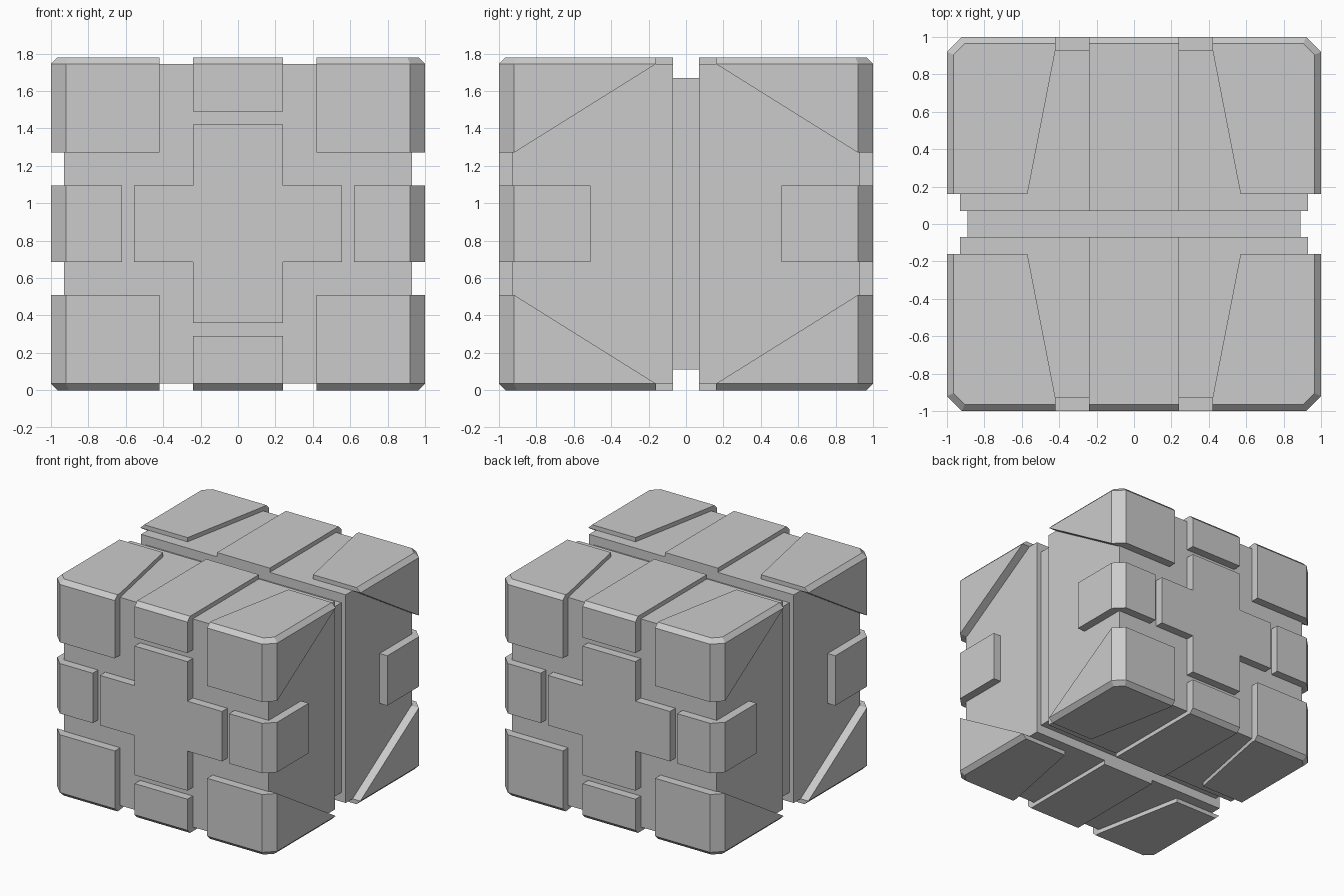
import bpy, bmesh
from itertools import product
from mathutils import Vector

cube = bpy.data.objects.get("Cube")
if cube:
    bpy.data.objects.remove(cube, do_unlink=True)

H = 0.89           # half height
TOP = 0.855        # top of the inner body, from the middle
SIDE = 0.93        # half width of the inner body
SEAM = 0.07        # half width of the gap between halves

grey = bpy.data.materials.new("light_grey")
grey.use_nodes = True
colour = (0.6, 0.6, 0.6, 1)
grey.diffuse_color = colour
grey.node_tree.nodes["Principled BSDF"].inputs["Base Color"].default_value = colour


def finish(name, bm, mirror=(False, False, False)):
    bmesh.ops.recalc_face_normals(bm, faces=bm.faces)
    mesh = bpy.data.meshes.new(name)
    bm.to_mesh(mesh)
    bm.free()
    mesh.materials.append(grey)
    obj = bpy.data.objects.new(name, mesh)
    obj.location.z = H
    bpy.context.collection.objects.link(obj)
    if any(mirror):
        mod = obj.modifiers.new("Mirror", 'MIRROR')
        mod.use_axis = mirror
        mod.use_mirror_merge = False
    return obj


def box(lo, hi):
    bm = bmesh.new()
    bmesh.ops.create_cube(bm, size=1)
    lo, hi = Vector(lo), Vector(hi)
    for v in bm.verts:
        v.co = (lo + hi) / 2 + v.co * (hi - lo)
    return bm


def cut(bm, point, normal):
    """Remove everything on the side the normal points to and cap the cut."""
    bmesh.ops.bisect_plane(bm, geom=bm.verts[:] + bm.edges[:] + bm.faces[:],
                           dist=1e-5, plane_co=point, plane_no=normal, clear_outer=True)
    bmesh.ops.remove_doubles(bm, verts=bm.verts, dist=1e-5)
    rim = [e for e in bm.edges if e.is_boundary]
    if rim:
        bmesh.ops.holes_fill(bm, edges=rim, sides=0)


def armour(lo, hi, cuts=()):
    """Block of the bevelled outer shell, trimmed by extra planes."""
    bm = box(lo, hi)
    for s, t in product((1, -1), repeat=2):
        cut(bm, (s, t * 0.92, 0), (s, t, 0))
    for s, t in product((1, -1), repeat=2):
        cut(bm, (s, 0, t * TOP), (s, 0, t))
        cut(bm, (0, s, t * TOP), (0, s, t))
    for s, t, u in product((1, -1), repeat=3):
        cut(bm, (s, t * 0.92, u * TOP), (s, t, u * 1.41))
    for point, normal in cuts:
        cut(bm, point, normal)
    return bm


# Inner body: two halves around a recessed core
finish("body_halves", box((-SIDE, -SIDE, -TOP), (SIDE, -SEAM, TOP)), (False, True, False))
finish("seam_core", box((-0.89, -SEAM - 0.02, -0.78), (0.89, SEAM + 0.02, 0.78)))

# Eight corner panels with slanted top and side edges
low, end = 0.38, -0.16
corner_cuts = [
    ((0, -0.92, low), (0, TOP - low, -(end + 0.92))),
    ((0.42, -SIDE, 0), (-(end + SIDE), 0.15, 0)),
]
finish("corner_panels", armour((0.42, -1, low), (1, end, H), corner_cuts), (True, True, True))

# Panels wrapped round the middle of each vertical edge
finish("edge_panels", armour((0.62, -1, -0.205), (1, -0.51, 0.205)), (True, True, False))

# Strips running over the top and bottom and down onto the front and back
strip_cuts = [((0, -SIDE, 0.6), (0, TOP - 0.6, -(SIDE - SEAM)))]
finish("centre_strips", armour((-0.24, -1, 0.6), (0.24, -SEAM, H), strip_cuts), (False, True, True))

# Raised cross on the front and back
quarter = [(0.555, 0.205), (0.24, 0.205), (0.24, 0.53)]
profile = (quarter + [(-x, z) for x, z in reversed(quarter)]
           + [(-x, -z) for x, z in quarter] + [(x, -z) for x, z in reversed(quarter)])
bm = bmesh.new()
face = bm.faces.new([bm.verts.new((x, -1, z)) for x, z in profile])
extruded = bmesh.ops.extrude_face_region(bm, geom=[face], use_keep_orig=True)
bmesh.ops.translate(bm, vec=(0, 0.08, 0),
                    verts=[g for g in extruded["geom"] if isinstance(g, bmesh.types.BMVert)])
finish("cross_plates", bm, (False, True, False))
